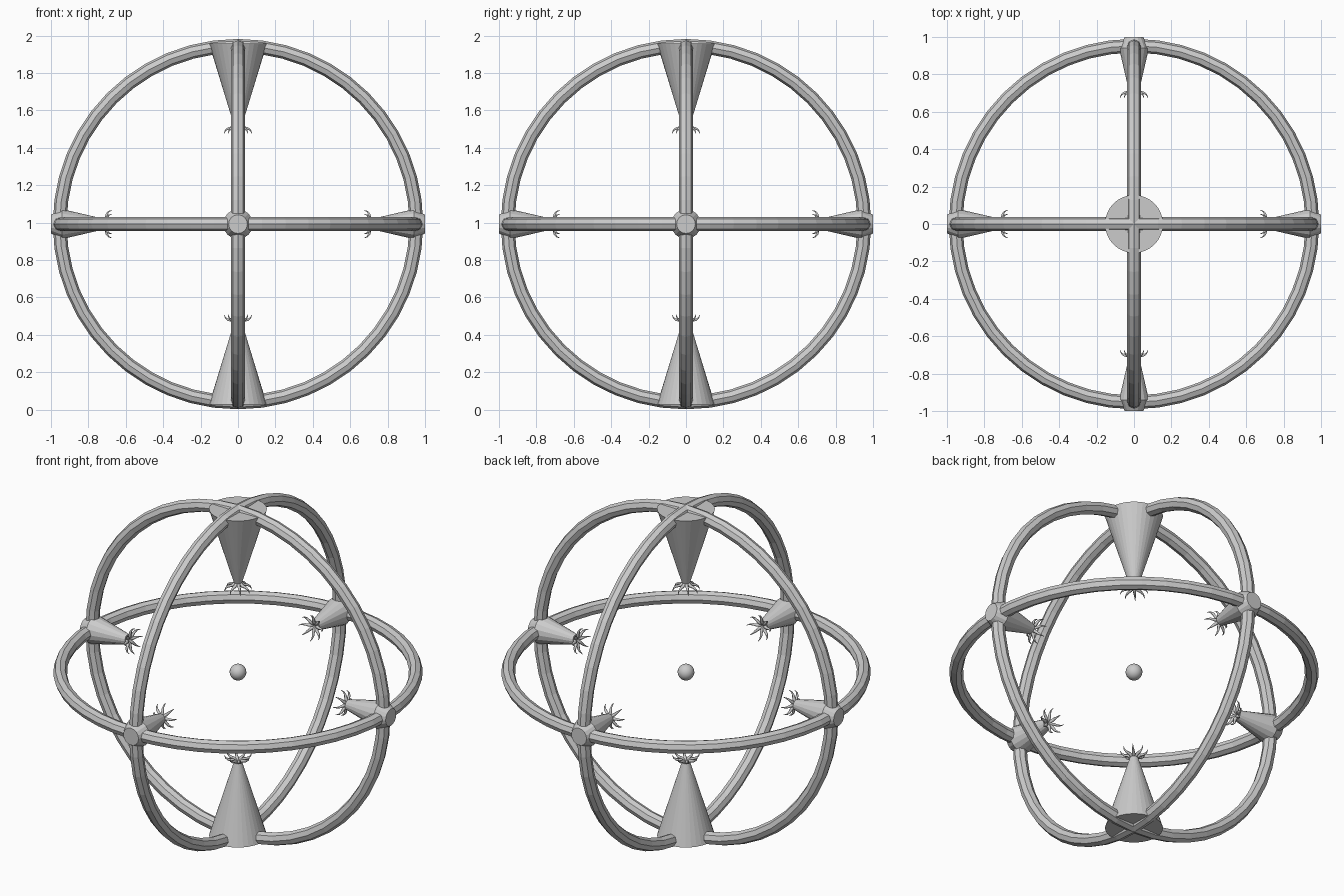
import bpy, bmesh, math
from mathutils import Matrix, Vector

CENTRE = Vector((0, 0, 0.992))
if "Cube" in bpy.data.objects:
    bpy.data.objects.remove(bpy.data.objects["Cube"])

grey = bpy.data.materials.new("plain grey")
grey.use_nodes = True
colour = (0.6, 0.6, 0.6, 1)
grey.diffuse_color = colour
grey.node_tree.nodes["Principled BSDF"].inputs["Base Color"].default_value = colour


def make(name, bm, turn=Matrix(), smooth=False):
    bmesh.ops.recalc_face_normals(bm, faces=bm.faces)
    mesh = bpy.data.meshes.new(name)
    bm.to_mesh(mesh)
    bm.free()
    mesh.materials.append(grey)
    for face in mesh.polygons:
        face.use_smooth = smooth
    obj = bpy.data.objects.new(name, mesh)
    obj.matrix_world = Matrix.Translation(CENTRE) @ turn
    bpy.context.collection.objects.link(obj)


def skin(bm, rings, closed=False):
    """Bridge successive loops of vertices, capping open ends."""
    loops = [[bm.verts.new(p) for p in ring] for ring in rings]
    n = len(loops[0])
    following = loops[1:] + loops[:1] if closed else loops[1:]
    for a, b in zip(loops, following):
        for i in range(n):
            j = (i + 1) % n
            bm.faces.new((a[i], a[j], b[j], b[i]))
    if not closed:
        bm.faces.new(loops[0])
        bm.faces.new(loops[-1])


def circle(radius, height, sides):
    steps = [math.tau * i / sides for i in range(sides)]
    return [Vector((radius * math.cos(a), radius * math.sin(a), height)) for a in steps]


def hoop(name, turn):
    bm = bmesh.new()
    tube = [Vector((0.953 + p.x, 0, p.y)) for p in circle(0.037, 0, 8)]
    skin(bm, [[Matrix.Rotation(math.tau * k / 48, 3, "Z") @ p for p in tube]
              for k in range(48)], closed=True)
    make(name, bm, turn)


def claws(name, turn, tip):
    """Curved talons spread around a cone tip, hooking toward the centre."""
    bm = bmesh.new()
    path = [(0.0, 0.012, 0.011), (0.028, -0.014, 0.009), (0.052, -0.018, 0.007),
            (0.067, -0.028, 0.004), (0.075, -0.046, 0.001)]
    for k in range(8):
        spin = Matrix.Rotation(math.tau * k / 8, 3, "Z")
        rings = []
        for i, (r, h, width) in enumerate(path):
            a, b = path[max(i - 1, 0)], path[min(i + 1, len(path) - 1)]
            along = Vector((b[0] - a[0], 0, b[1] - a[1])).normalized()
            side = Vector((0, 1, 0))
            up = along.cross(side)
            rings.append([spin @ (Vector((r, 0, tip + h)) + side * p.x + up * p.y)
                          for p in circle(width, 0, 6)])
        skin(bm, rings)
    make(name, bm, turn, smooth=True)


def emitter(name, turn, profile, sides):
    bm = bmesh.new()
    skin(bm, [circle(r, h, sides) for h, r in profile])
    make(name + "_cone", bm, turn)
    claws(name + "_claws", turn, profile[0][0])


# Three crossing hoops
quarter = math.pi / 2
hoop("level_hoop", Matrix())
hoop("front_hoop", Matrix.Rotation(quarter, 4, "X"))
hoop("side_hoop", Matrix.Rotation(quarter, 4, "Y"))

# Large cones at the poles
pole = [(0.53, 0.022), (0.965, 0.155)]
emitter("top", Matrix(), pole, 32)
emitter("bottom", Matrix.Rotation(math.pi, 4, "X"), pole, 32)

# Small cones with bevelled ends around the level hoop
small = [(0.72, 0.029), (0.94, 0.08), (1.0, 0.05)]
for i, name in enumerate(("left", "back", "right", "front")):
    turn = Matrix.Rotation(quarter * i, 4, "Z") @ Matrix.Rotation(quarter, 4, "Y")
    emitter(name, turn, small, 16)

# Small ball floating in the middle
ball = bmesh.new()
bmesh.ops.create_uvsphere(ball, u_segments=24, v_segments=16, radius=0.045)
make("centre_ball", ball, smooth=True)
